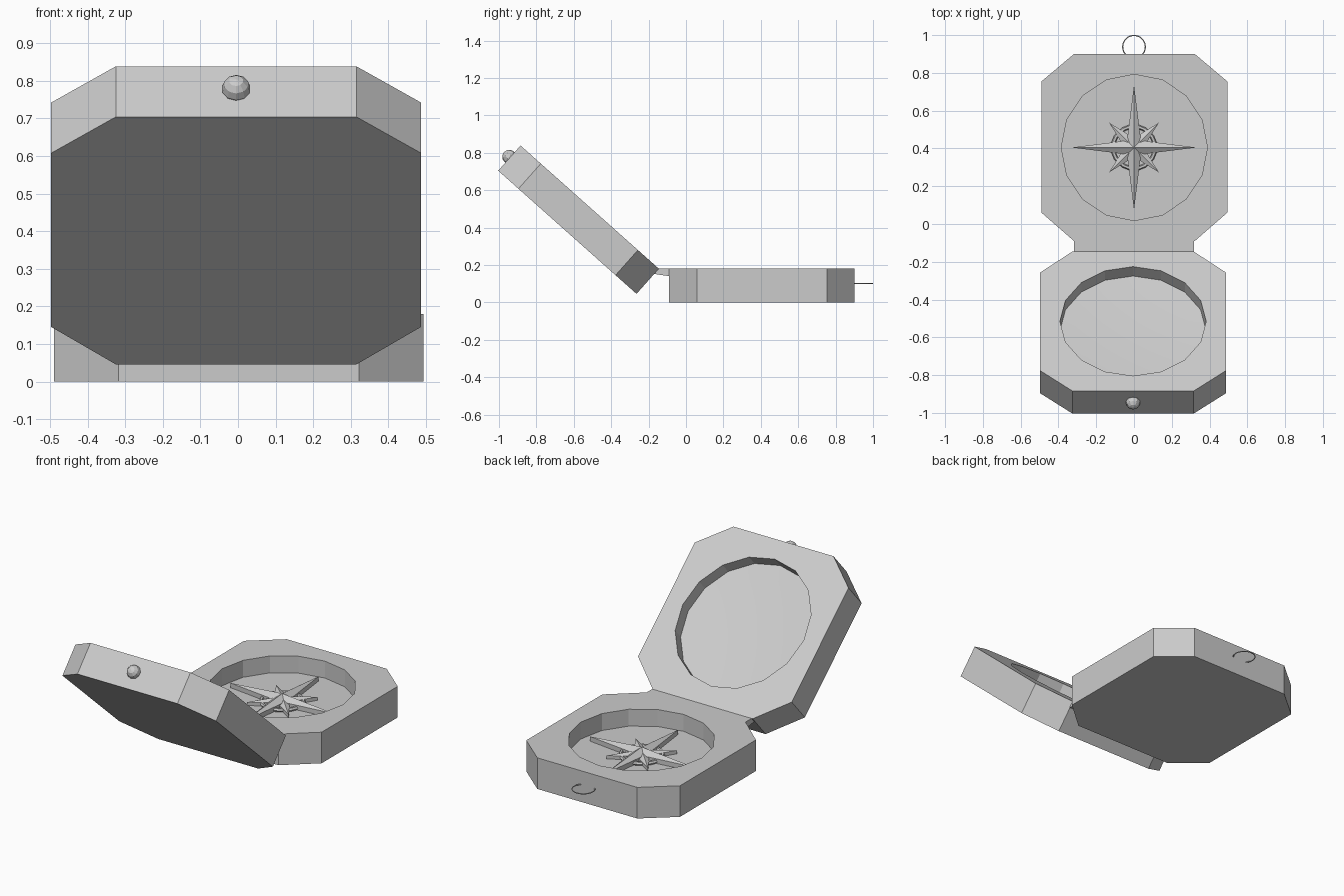
import bpy, bmesh
from math import pi, sin, cos
from mathutils import Matrix, Vector

if "Cube" in bpy.data.objects:
    bpy.data.objects.remove(bpy.data.objects["Cube"])

T = 0.18      # case thickness
R = 0.387     # recess radius
SIDES = 16


def make(name, verts, faces, matrix=Matrix()):
    bm = bmesh.new()
    vs = [bm.verts.new(v) for v in verts]
    for f in faces:
        bm.faces.new([vs[i] for i in f])
    bmesh.ops.recalc_face_normals(bm, faces=bm.faces)
    me = bpy.data.meshes.new(name)
    bm.to_mesh(me)
    bm.free()
    ob = bpy.data.objects.new(name, me)
    bpy.context.collection.objects.link(ob)
    ob.matrix_world = matrix
    return ob


def prism(name, outline, z0, z1, matrix):
    n = len(outline)
    verts = [(x, y, z) for z in (z0, z1) for x, y in outline]
    faces = [range(n), range(n, 2 * n)]
    faces += [(i, (i + 1) % n, n + (i + 1) % n, n + i) for i in range(n)]
    return make(name, verts, faces, matrix)


def circle(r, cy=0.0, n=SIDES):
    return [(r * sin(2 * pi * i / n), cy + r * cos(2 * pi * i / n)) for i in range(n)]


def case_half(name, depth, matrix):
    # local frame: hinge edge at y = 0, inner face at z = 0
    half = [(0.32, 0), (0.492, 0.15), (0.492, 0.845), (0.32, 0.99)]
    outline = half + [(-x, y) for x, y in reversed(half)]
    ob = prism(name, outline, -T, 0, matrix)
    cutter = prism("recess_cutter", circle(R, 0.495), -depth, 0.1, matrix)
    cutter.hide_render = True
    mod = ob.modifiers.new("recess", 'BOOLEAN')
    mod.operation, mod.solver, mod.object = 'DIFFERENCE', 'EXACT', cutter
    bpy.context.view_layer.objects.active = ob
    bpy.ops.object.modifier_apply(modifier=mod.name)
    bpy.data.objects.remove(cutter)
    return ob


def star(name, tip, waist, turn, z0, z1, peak, matrix):
    # four faceted points rising to a central peak
    pts = []
    for i in range(8):
        a = turn + i * pi / 4
        r = waist if i % 2 else tip
        pts.append((r * cos(a), r * sin(a)))
    verts = [(x, y, z) for z in (z0, z1) for x, y in pts] + [(0, 0, peak)]
    faces = [tuple(range(8))]
    for i in range(8):
        j = (i + 1) % 8
        faces += [(i, j, 8 + j, 8 + i), (8 + i, 8 + j, 16)]
    return make(name, verts, faces, matrix)


# Two halves of the case
base_m = Matrix.Translation((0.002, -0.09, T))
case_half("compass_base", 0.098, base_m)

u, n = Vector((0, -0.747, 0.665)), Vector((0, 0.665, 0.747))
lid_m = Matrix((u.cross(n), u, n)).transposed().to_4x4()
lid_m.translation = (-0.005, -0.145, T)
case_half("compass_lid", 0.1, lid_m)

# Shallow smooth dish in the lid
verts, faces, rings = [(0, 0.495, -0.09)], [], 5
for k in range(1, rings + 1):
    f = k / rings
    verts += [(x, y, -0.09 + 0.015 * f * f) for x, y in circle(R * f, 0.495)]
for i in range(SIDES):
    j = (i + 1) % SIDES
    faces.append((0, 1 + j, 1 + i))
    for k in range(rings - 1):
        a = 1 + k * SIDES
        faces.append((a + i, a + j, a + SIDES + j, a + SIDES + i))
dish = make("lid_dish", verts, faces, lid_m)
for p in dish.data.polygons:
    p.use_smooth = True
if dish.data.polygons[0].normal.z < 0:
    dish.data.flip_normals()

# Hinge wedge joining the halves
side = [(-0.088, T), (-0.145, T), (-0.17, 0.152), (-0.088, 0.14)]
hinge_m = Matrix(((0, 0, 1, 0), (1, 0, 0, 0), (0, 1, 0, 0), (0, 0, 0, 1)))
prism("hinge", side, -0.318, 0.318, hinge_m)

# Compass rose on the recess floor
rose_m = Matrix.Translation((0, 0.405, 0))
star("rose_minor_points", 0.187, 0.05, pi / 4, 0.085, 0.105, 0.125, rose_m)
star("rose_major_points", 0.332, 0.052, 0, 0.085, 0.112, 0.14, rose_m)
bpy.ops.mesh.primitive_torus_add(major_radius=0.111, minor_radius=0.011, major_segments=24,
                                 minor_segments=6, location=(0, 0.405, 0.095))
bpy.context.object.name = "rose_ring"

# Latch knob on the end of the lid
bpy.ops.mesh.primitive_uv_sphere_add(segments=10, ring_count=6, radius=0.038)
knob = bpy.context.object
knob.name = "latch_knob"
knob.matrix_world = lid_m @ Matrix.Translation((0, 0.995, -0.085)) @ Matrix.Rotation(-pi / 2, 4, 'X')

# Wire loop at the back of the base
bpy.ops.mesh.primitive_torus_add(major_radius=0.06, minor_radius=0.003, major_segments=32,
                                 minor_segments=6, location=(0, 0.938, 0.1))
bpy.context.object.name = "latch_loop"
